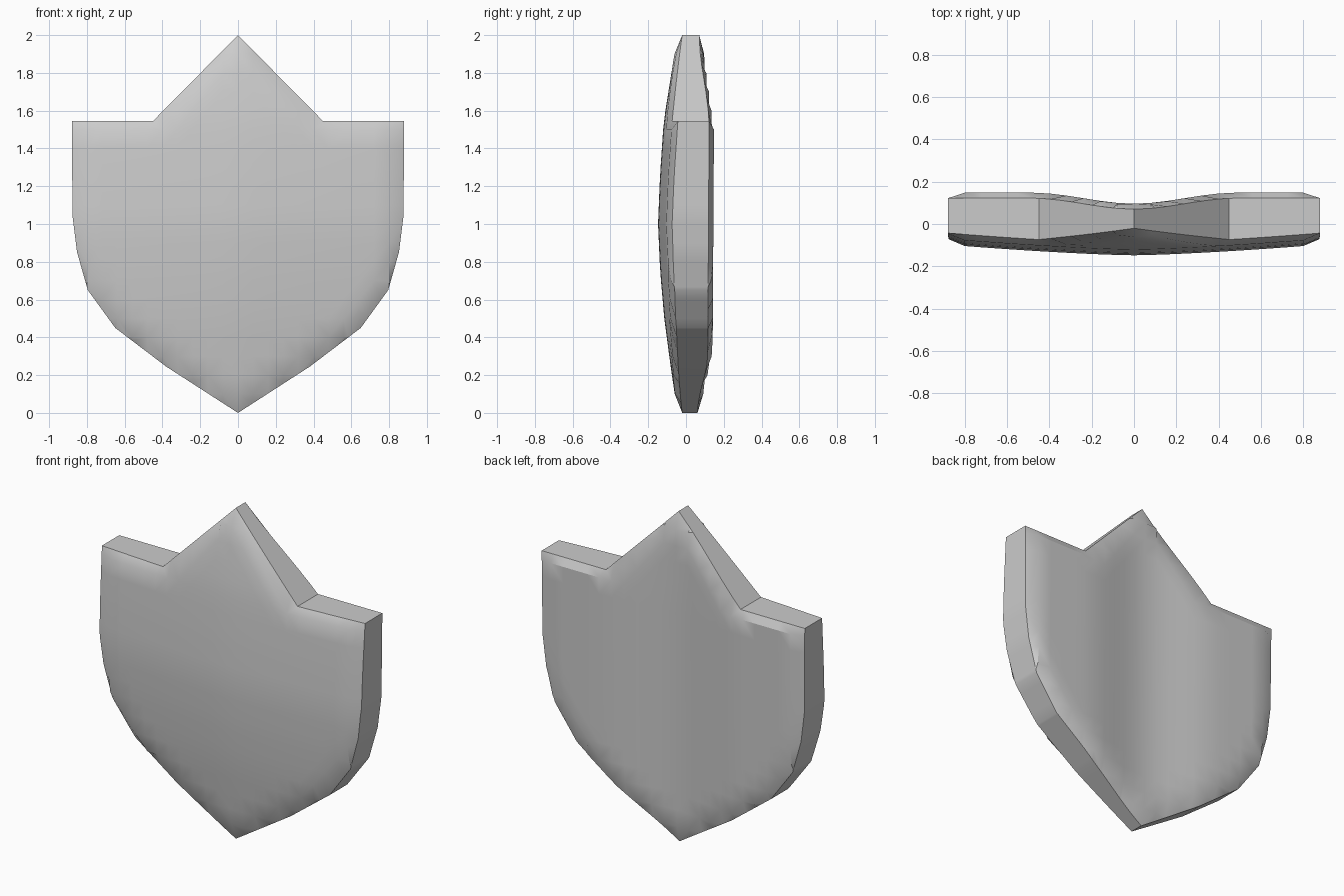
import bpy, bmesh
from mathutils import Vector
from mathutils.geometry import intersect_point_line

if "Cube" in bpy.data.objects:
    bpy.data.objects.remove(bpy.data.objects["Cube"])

# Right half of the outline (x, z), top to bottom
half = [(0, 2.0), (0.45, 1.545), (0.88, 1.545), (0.876, 1.04), (0.852, 0.85),
        (0.795, 0.65), (0.65, 0.45), (0.38, 0.245), (0, 0.0)]
outline = half + [(-x, z) for x, z in half[-2:0:-1]]
points = [Vector((x, 0, z)) for x, z in outline]


def rim_distance(p):
    best = 9.0
    for i, a in enumerate(points):
        b = points[(i + 1) % len(points)]
        q, t = intersect_point_line(p, a, b)
        q = a.lerp(b, min(1, max(0, t)))
        best = min(best, (p - q).length)
    return best


def rounding(d, width=0.045):
    # quarter-round falloff: 1 at the rim, 0 inside
    k = max(0.0, 1 - d / width)
    return 1 - (1 - k * k) ** 0.5


def spline(z, keys):
    for (z0, v0), (z1, v1) in zip(keys, keys[1:]):
        if z <= z1:
            return v0 + (v1 - v0) * (z - z0) / (z1 - z0)
    return keys[-1][1]


def front_y(x, z):
    ridge = spline(z, [(0, 0.045), (0.25, 0.082), (0.5, 0.115), (0.75, 0.137),
                       (1.0, 0.148), (1.25, 0.138), (1.545, 0.118), (2, 0.045)])
    return -ridge + 0.05 * (abs(x) / 0.88) ** 1.4


def back_y(x, z):
    k = min(1, abs(x) / 0.48)
    return 0.096 + 0.052 * k * k * (3 - 2 * k) + 0.006 * min(0, z - 1.5)


# Flat outline, with inset rings for the rounded rim
bm = bmesh.new()
face = bm.faces.new([bm.verts.new(p) for p in points])
for step in (0.004, 0.008, 0.013, 0.02):
    bmesh.ops.inset_region(bm, faces=[face], thickness=step, use_even_offset=True)


# Grid cuts so both faces can curve
def cut(co, no):
    bmesh.ops.bisect_plane(bm, geom=bm.verts[:] + bm.edges[:] + bm.faces[:],
                           plane_co=co, plane_no=no, dist=0.0005)


for i in range(-10, 11):
    cut((i * 0.08, 0, 0), (1, 0, 0))
for i in range(1, 20):
    cut((0, 0, i * 0.1), (0, 0, 1))

# Give it thickness, then shape the bulging front and hollow back
ret = bmesh.ops.extrude_face_region(bm, geom=bm.faces[:], use_keep_orig=True)
back = {g for g in ret["geom"] if isinstance(g, bmesh.types.BMVert)}
for v in bm.verts:
    x, _, z = v.co
    r = rounding(rim_distance(Vector((x, 0, z))))
    v.co.y = back_y(x, z) - 0.026 * r if v in back else front_y(x, z) + 0.025 * r
bmesh.ops.recalc_face_normals(bm, faces=bm.faces[:])

mesh = bpy.data.meshes.new("shield_plate")
bm.to_mesh(mesh)
bm.free()
shield = bpy.data.objects.new("shield_plate", mesh)
bpy.context.collection.objects.link(shield)
bpy.context.view_layer.objects.active = shield
shield.select_set(True)
bpy.ops.object.shade_smooth_by_angle(angle=0.5)
